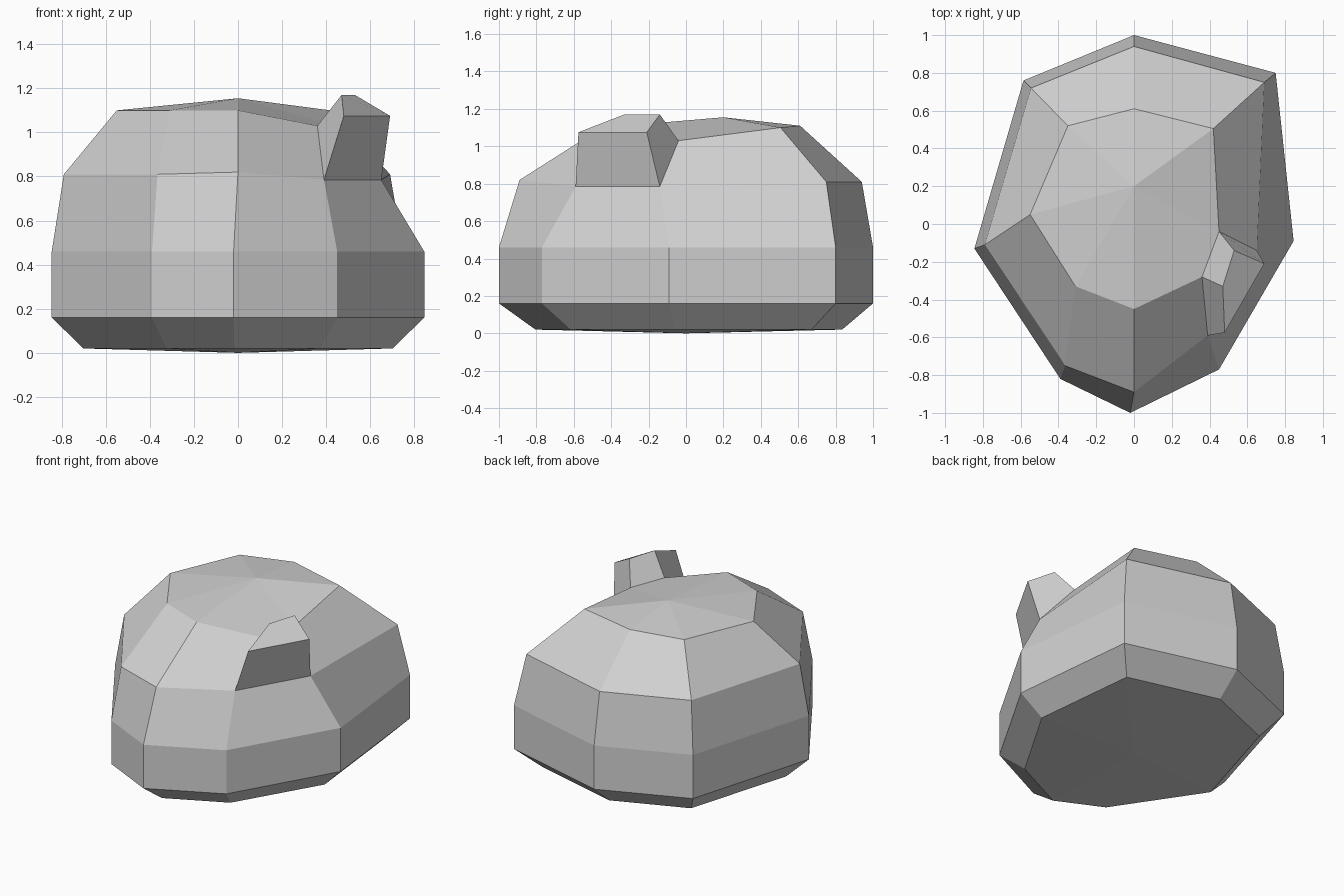
import bpy
import bmesh

default_cube = bpy.data.objects.get("Cube")
if default_cube:
    bpy.data.objects.remove(default_cube, do_unlink=True)

# Plain stone grey
stone = bpy.data.materials.new("stone_grey")
stone.use_nodes = True
grey = (0.64, 0.64, 0.64, 1)
stone.diffuse_color = grey
stone.node_tree.nodes["Principled BSDF"].inputs["Base Color"].default_value = grey

# Eight-sided outlines, clockwise from the back
girth = [(0, 1), (.75, .8), (.845, -.09), (.45, -.77),
         (-.02, -1), (-.39, -.82), (-.845, -.13), (-.585, .76)]
shoulder = [(0, .94, .81), (.69, .75, .81), (.65, -.14, .785), (.39, -.59, .785),
            (0, -.89, .82), (-.365, -.75, .81), (-.79, -.11, .81), (-.545, .72, .81)]
crown = [(0, .61, 1.11), (.42, .505, 1.1), (.45, -.04, 1.03), (.36, -.28, 1.03),
         (0, -.45, 1.1), (-.31, -.33, 1.1), (-.55, .05, 1.1), (-.35, .52, 1.1)]
# Outer end of the knob that juts from one shoulder facet
knob_end = [(.69, -.21, 1.075), (.48, -.575, 1.075), (.47, -.33, 1.17), (.53, -.14, 1.17)]
KNOB_SIDE = 2

bm = bmesh.new()


def add_ring(points):
    return [bm.verts.new(p) for p in points]


def band(lower, upper, skip=None):
    """Join two closed rings with quads, leaving out one side if asked."""
    count = len(lower)
    for i in range(count):
        if i != skip:
            j = (i + 1) % count
            bm.faces.new((lower[i], lower[j], upper[j], upper[i]))


def fan(ring, tip):
    """Close a ring with triangles meeting at a tip."""
    point = bm.verts.new(tip)
    for i, vert in enumerate(ring):
        bm.faces.new((vert, ring[(i + 1) % len(ring)], point))


# Rock body from chamfered base to crown
base = add_ring((x * .83, y * .82 + .015, .02) for x, y in girth)
low = add_ring((x, y, .16) for x, y in girth)
high = add_ring((x, y, .46) for x, y in girth)
mid = add_ring(shoulder)
top = add_ring(crown)
band(base, low)
band(low, high)
band(high, mid)
band(mid, top, skip=KNOB_SIDE)
fan(base, (0, 0, 0))
fan(top, (0, .2, 1.155))

# Knob grown from the open facet
k = KNOB_SIDE
root = [mid[k], mid[k + 1], top[k + 1], top[k]]
end = add_ring(knob_end)
band(root, end)
bm.faces.new(end)

bmesh.ops.recalc_face_normals(bm, faces=bm.faces)
mesh = bpy.data.meshes.new("rock")
bm.to_mesh(mesh)
bm.free()
mesh.materials.append(stone)
rock = bpy.data.objects.new("rock", mesh)
bpy.context.collection.objects.link(rock)
